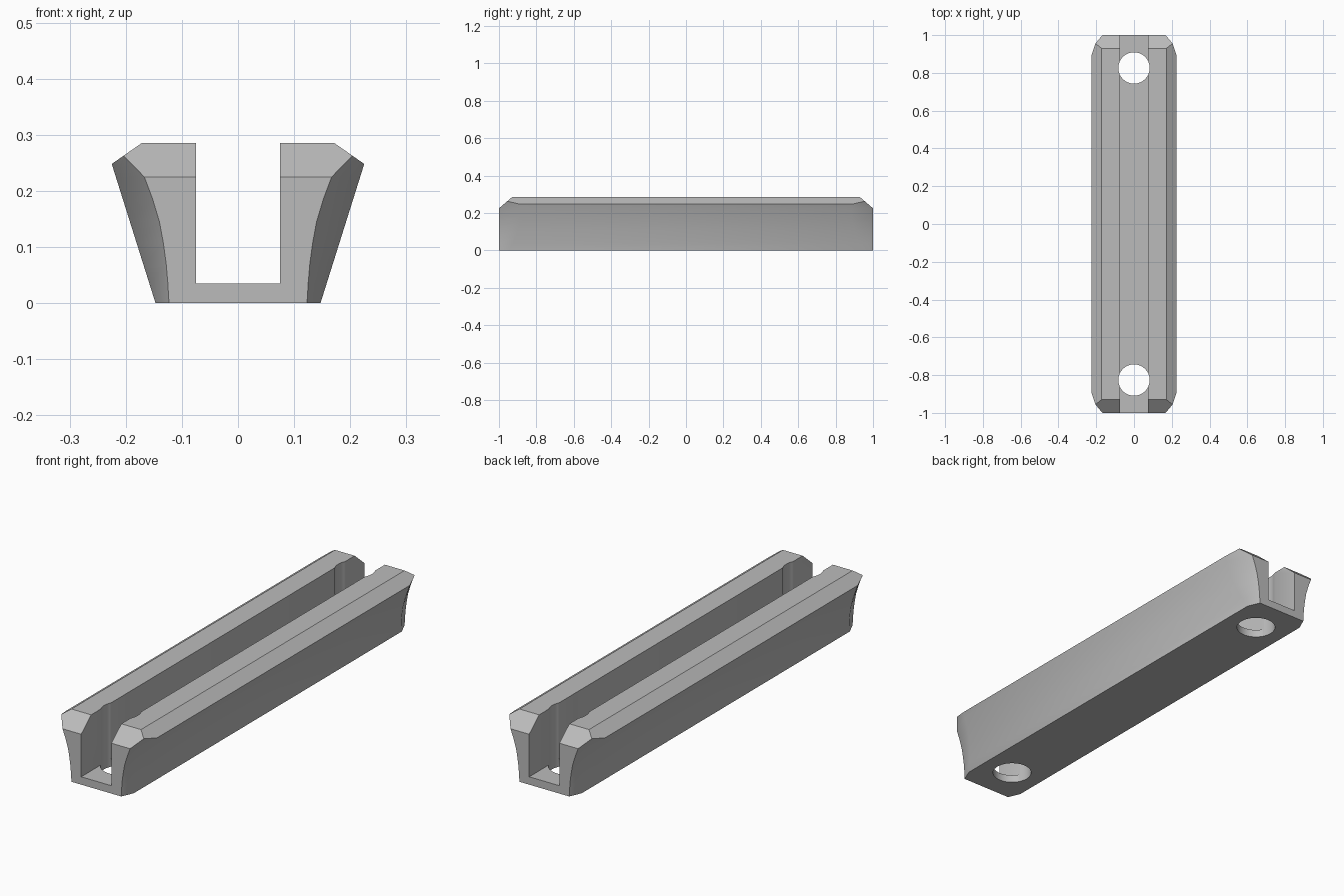
import bpy, bmesh, math
from mathutils import Vector

cube = bpy.data.objects.get("Cube")
if cube:
    bpy.data.objects.remove(cube, do_unlink=True)

grey = bpy.data.materials.new("plain_grey")
grey.use_nodes = True
COLOUR = (0.5, 0.5, 0.5, 1)
grey.diffuse_color = COLOUR
grey.node_tree.nodes["Principled BSDF"].inputs["Base Color"].default_value = COLOUR

# Flared body: height, half width of the end face, where the corner cut starts
LEVELS = [(0, .123, .945), (.035, .125, .928), (.07, .128, .912), (.107, .133, .90),
          (.145, .140, .89), (.185, .152, .886), (.225, .167, .888), (.262, .185, .895),
          (.30, .206, .90)]
bm = bmesh.new()
rings = []
for z, end, start in LEVELS:
    side = .147 + z * .078 / .248
    corner = [(side, start), (end, 1)]
    plan = corner + [(-x, y) for x, y in reversed(corner)]
    plan += [(-x, -y) for x, y in plan]
    rings.append([bm.verts.new((x, y, z)) for x, y in plan])
for low, high in zip(rings, rings[1:]):
    for i in range(8):
        j = (i + 1) % 8
        bm.faces.new((low[i], low[j], high[j], high[i]))
bm.faces.new(list(reversed(rings[0])))
bm.faces.new(rings[-1])


def slice_off(point, normal):
    """Cut away everything beyond a plane and close the cut."""
    cut = bmesh.ops.bisect_plane(bm, geom=bm.verts[:] + bm.edges[:] + bm.faces[:],
                                 plane_co=Vector(point), plane_no=Vector(normal),
                                 dist=1e-6, clear_outer=True)
    edges = [e for e in cut["geom_cut"] if isinstance(e, bmesh.types.BMEdge)]
    bmesh.ops.contextual_create(bm, geom=edges)


# Flat top, sloping shoulders and end chamfers
slice_off((0, 0, .285), (0, 0, 1))
for s in (-1, 1):
    slice_off((s * .172, 0, .285), (s * .037, 0, .053))
    slice_off((0, s * .93, .285), (0, s * .06, .07))
bmesh.ops.recalc_face_normals(bm, faces=bm.faces[:])
mesh = bpy.data.meshes.new("channel_rail")
bm.to_mesh(mesh)
bm.free()
rail = bpy.data.objects.new("channel_rail", mesh)
bpy.context.collection.objects.link(rail)
mesh.materials.append(grey)


def carve(cutter):
    """Subtract a helper from the rail, then remove it."""
    cutter.hide_render = True
    cutter.data.materials.append(grey)
    mod = rail.modifiers.new("carve", "BOOLEAN")
    mod.operation, mod.solver, mod.object = "DIFFERENCE", "EXACT", cutter
    bpy.ops.object.select_all(action="DESELECT")
    bpy.context.view_layer.objects.active = rail
    rail.select_set(True)
    bpy.ops.object.modifier_apply(modifier=mod.name)
    bpy.data.objects.remove(cutter, do_unlink=True)


# Long open channel
bpy.ops.mesh.primitive_cube_add(size=1, location=(0, 0, .235))
slot = bpy.context.object
slot.name = "channel_cutter"
slot.scale = (.149, 3, .4)
bpy.context.view_layer.update()
carve(slot)

# Screw holes near both ends, slightly wider than the channel
for s in (-1, 1):
    bpy.ops.mesh.primitive_cylinder_add(vertices=48, radius=.083, depth=1,
                                        location=(0, s * .826, .2))
    bpy.context.object.name = "hole_cutter"
    carve(bpy.context.object)

bpy.ops.object.shade_smooth_by_angle(angle=math.radians(30))
